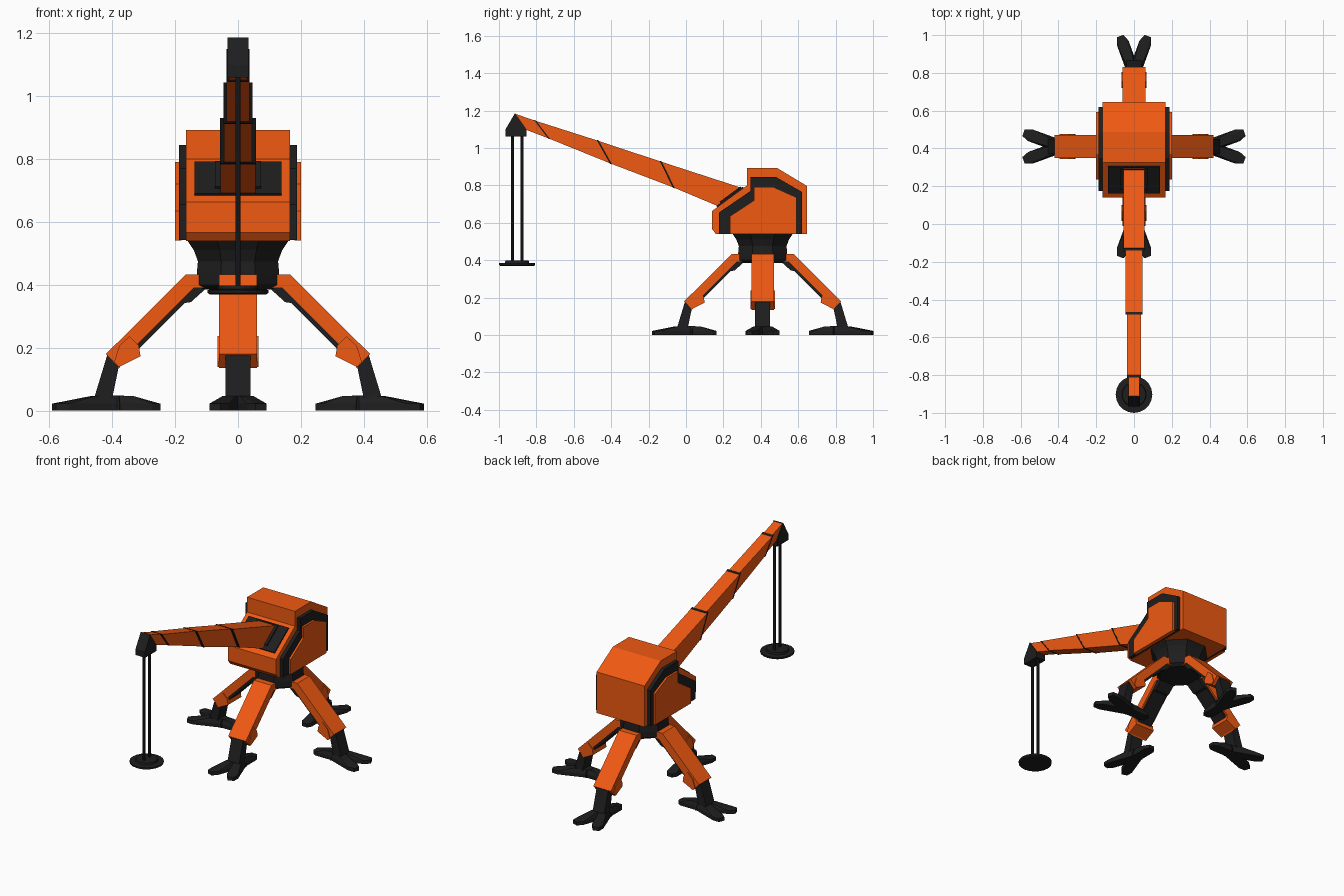
import bpy, bmesh, math
from mathutils import Matrix, Vector

if "Cube" in bpy.data.objects:
    bpy.data.objects.remove(bpy.data.objects["Cube"])


def material(name, rgb):
    m = bpy.data.materials.new(name)
    m.diffuse_color = (*rgb, 1)
    m.use_nodes = True
    m.node_tree.nodes["Principled BSDF"].inputs["Base Color"].default_value = m.diffuse_color
    return m


ORANGE = material("orange_paint", (0.87, 0.10, 0.006))
DARK = material("dark_metal", (0.013, 0.013, 0.013))
CY = 0.41  # turntable centre on y


def finish(name, bm, mat, matrix=None):
    bmesh.ops.recalc_face_normals(bm, faces=bm.faces[:])
    me = bpy.data.meshes.new(name)
    bm.to_mesh(me)
    bm.free()
    me.materials.append(mat)
    ob = bpy.data.objects.new(name, me)
    bpy.context.collection.objects.link(ob)
    if matrix:
        ob.matrix_world = matrix
    return ob


def prism(name, profile, x0, x1, mat, matrix=None):
    """Extrude a (y, z) profile from x0 to x1."""
    bm = bmesh.new()
    a = [bm.verts.new((x0, y, z)) for y, z in profile]
    b = [bm.verts.new((x1, y, z)) for y, z in profile]
    bm.faces.new(a)
    bm.faces.new(b)
    n = len(a)
    for i in range(n):
        bm.faces.new((a[i], a[(i + 1) % n], b[(i + 1) % n], b[i]))
    return finish(name, bm, mat, matrix)


def lathe(name, rings, sides, cx, cy, mat, turn=0.0):
    """Stack of polygon rings given as (radius, z)."""
    bm = bmesh.new()
    loops = []
    for r, z in rings:
        angles = [turn + 2 * math.pi * i / sides for i in range(sides)]
        loops.append([bm.verts.new((cx + r * math.cos(t), cy + r * math.sin(t), z)) for t in angles])
    for lo, hi in zip(loops, loops[1:]):
        for i in range(sides):
            j = (i + 1) % sides
            bm.faces.new((lo[i], lo[j], hi[j], hi[i]))
    bm.faces.new(loops[0])
    bm.faces.new(loops[-1])
    return finish(name, bm, mat)


def toe(name, length, w, matrix):
    """Low foot toe pointing along +y, sloping down to a blunt tip."""
    outline = [(w * s, y) for s in (-1, 1) for y in (-0.02, length * 0.82)]
    outline += [(w * 0.55 * s, length) for s in (-1, 1)]
    pts = [(x, y, z) for x, y in outline for z in (0, 0.022)]
    pts += [(w * 0.7 * s, y, z) for s in (-1, 1) for y, z in ((-0.015, 0.048), (length * 0.38, 0.046))]
    bm = bmesh.new()
    for p in pts:
        bm.verts.new(p)
    bmesh.ops.convex_hull(bm, input=bm.verts[:])
    bmesh.ops.dissolve_limit(bm, angle_limit=0.02, verts=bm.verts[:], edges=bm.edges[:])
    return finish(name, bm, DARK, matrix)


# Cab body
prism("cab_body", [(0.16, 0.54), (0.139, 0.567), (0.139, 0.663), (0.326, 0.80), (0.326, 0.893),
                   (0.487, 0.893), (0.647, 0.797), (0.647, 0.54)], -0.166, 0.166, ORANGE)

# Layered side panels
trim = [(0.176, 0.542), (0.176, 0.655), (0.345, 0.77), (0.345, 0.845), (0.481, 0.845), (0.62, 0.765), (0.62, 0.542)]
panel = [(0.235, 0.541), (0.235, 0.635), (0.364, 0.72), (0.364, 0.79), (0.47, 0.79), (0.592, 0.735), (0.592, 0.541)]
for side, s in (("left", -1), ("right", 1)):
    prism(side + "_dark_trim", trim, s * 0.16, s * 0.188, DARK)
    prism(side + "_side_panel", panel, s * 0.18, s * 0.2, ORANGE)

# Dark plate and boom socket on the sloped front
A, B = Vector((0.139, 0.663)), Vector((0.326, 0.80))
along = (B - A).normalized()
out = Vector((-along.y, along.x))


def slope_plate(name, t0, t1, half, height):
    p, q = A.lerp(B, t0), A.lerp(B, t1)
    prism(name, [p - out * 0.01, q - out * 0.01, q + out * height, p + out * height], -half, half, DARK)


slope_plate("front_plate", 0.15, 0.9, 0.138, 0.008)
slope_plate("boom_socket", 0.27, 0.86, 0.073, 0.016)

# Telescopic boom: (upper edge, lower edge) cuts from cab to tip
cuts = [((0.315, 0.781), (0.18, 0.685)), ((-0.128, 0.925), (-0.06, 0.786)),
        ((-0.465, 1.037), (-0.396, 0.914)), ((-0.80, 1.144), (-0.727, 1.048)),
        ((-0.912, 1.182), (-0.862, 1.10))]
widths = [0.056, 0.045, 0.036, 0.029]
axis = Vector((-0.95, 0.31))
for i, w in enumerate(widths):
    (t0, b0), (t1, b1) = cuts[i], cuts[i + 1]
    prism(f"boom_section_{i + 1}", [t0, t1, b1, b0], -w, w, ORANGE)
    if i < 3:
        t, b = Vector(t1), Vector(b1)
        grow = (t - b).normalized() * 0.003
        prism(f"boom_collar_{i + 1}", [t + grow, b - grow, b - grow + axis * 0.012, t + grow + axis * 0.012],
              -w - 0.001, w + 0.001, DARK)

# Boom head, cables and lifting disc
prism("boom_head", [(-0.914, 1.186), (-0.965, 1.10), (-0.965, 1.06), (-0.853, 1.06), (-0.853, 1.10)],
      -0.033, 0.033, DARK)
for i, y in enumerate((-0.928, -0.876)):
    lathe(f"cable_{i + 1}", [(0.0085, 0.39), (0.0085, 1.07)], 8, 0, y, DARK)
lathe("lifting_disc", [(0.09, 0.37), (0.097, 0.374), (0.097, 0.384), (0.065, 0.386), (0.062, 0.398)],
      20, 0, -0.903, DARK)

# Turntable neck
lathe("turntable_neck", [(0.12, 0.385), (0.142, 0.40), (0.142, 0.436), (0.138, 0.475), (0.152, 0.51), (0.175, 0.542)],
      8, 0, CY, DARK, math.pi / 8)

# Four legs, drawn along +y and turned about the neck
thigh = [(0.09, 0.433), (0.166, 0.433), (0.42, 0.18), (0.378, 0.135), (0.32, 0.21), (0.14, 0.39), (0.09, 0.39)]
under = [(0.10, 0.41), (0.14, 0.41), (0.33, 0.22), (0.316, 0.196), (0.17, 0.342), (0.15, 0.345), (0.10, 0.39)]
knee = [(0.345, 0.237), (0.378, 0.205), (0.394, 0.155), (0.379, 0.138), (0.31, 0.173), (0.316, 0.208)]
shin = [(0.375, 0.16), (0.415, 0.18), (0.456, 0.045), (0.40, 0.04)]
for k, side in enumerate(("back", "left", "front", "right")):
    m = Matrix.Translation((0, CY, 0)) @ Matrix.Rotation(k * math.pi / 2, 4, 'Z')
    prism(side + "_leg", thigh, -0.061, 0.061, ORANGE, m)
    prism(side + "_leg_underside", under, -0.05, 0.05, DARK, m)
    prism(side + "_knee", knee, -0.066, 0.066, ORANGE, m)
    prism(side + "_shin", shin, -0.04, 0.04, DARK, m)
    foot = m @ Matrix.Translation((0, 0.385, 0))
    for n, (deg, length) in enumerate(((20, 0.213), (-20, 0.213), (180, 0.138))):
        toe(f"{side}_toe_{n + 1}", length, 0.033, foot @ Matrix.Rotation(math.radians(deg), 4, 'Z'))
